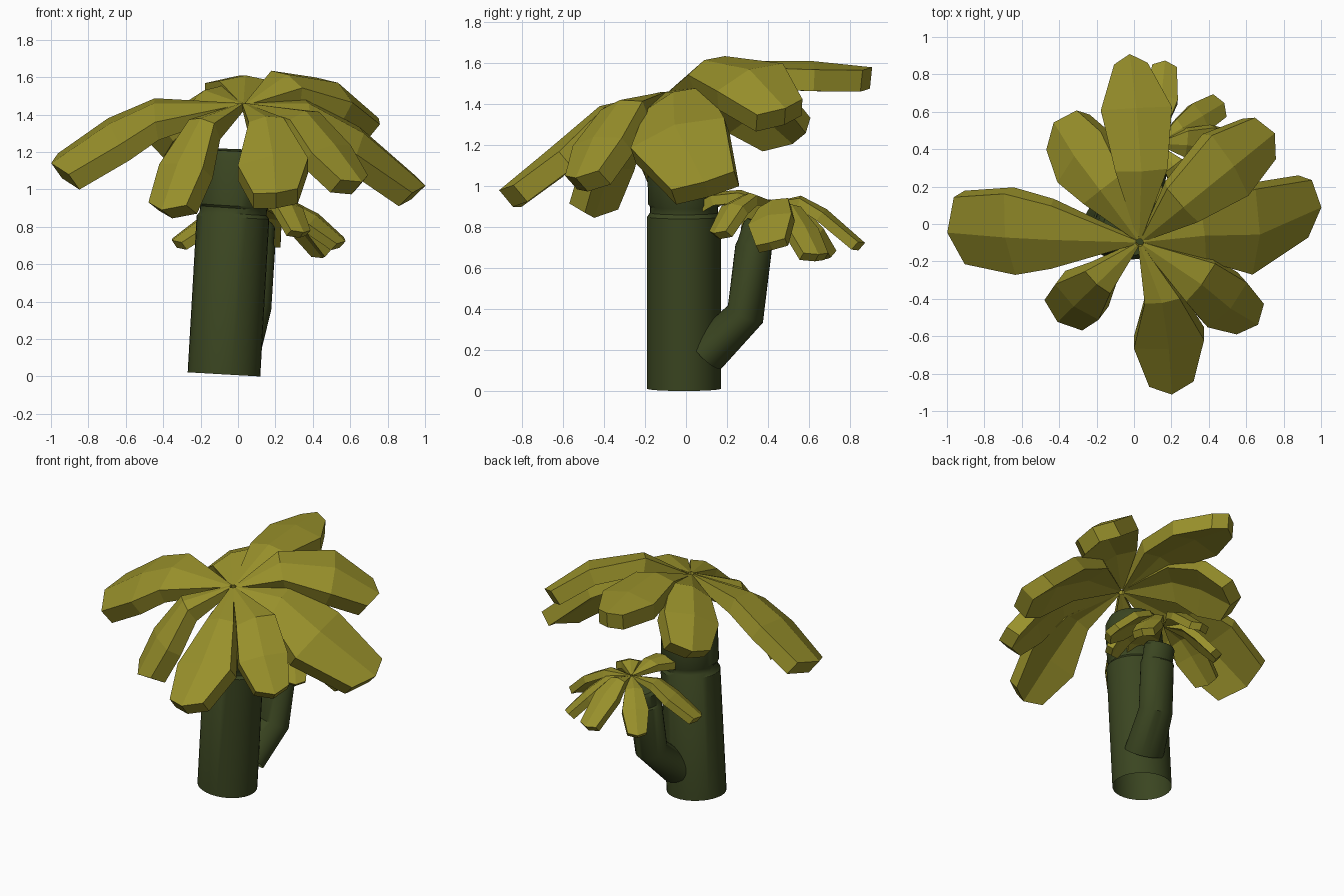
import bpy, math
from mathutils import Vector, Matrix

if "Cube" in bpy.data.objects:
    bpy.data.objects.remove(bpy.data.objects["Cube"])


def material(name, rgb):
    m = bpy.data.materials.new(name)
    m.diffuse_color = (*rgb, 1)
    m.use_nodes = True
    m.node_tree.nodes["Principled BSDF"].inputs["Base Color"].default_value = m.diffuse_color
    return m


BARK = material("dark green bark", (0.043, 0.060, 0.015))
LEAF = material("olive leaf", (0.315, 0.28, 0.024))


def make_object(name, verts, faces, mat):
    me = bpy.data.meshes.new(name)
    me.from_pydata([tuple(v) for v in verts], [], faces)
    me.materials.append(mat)
    ob = bpy.data.objects.new(name, me)
    bpy.context.collection.objects.link(ob)
    return ob


def tube(name, rings, stretch=1.0, sides=32):
    """Open-bottomed tube through (x, y, z, radius) rings with mitred bends."""
    pts = [Vector(r[:3]) for r in rings]
    n = len(pts)
    verts, faces = [], []
    for i, p in enumerate(pts):
        d_in = (pts[max(i, 1)] - pts[max(i, 1) - 1]).normalized()
        j = min(i + 1, n - 1)
        d_out = (pts[j] - pts[j - 1]).normalized()
        miter = (d_in + d_out).normalized()
        u = (Vector((1, 0, 0)) - d_in * d_in.x).normalized()
        v = d_in.cross(u)
        for k in range(sides):
            a = 2 * math.pi * k / sides
            o = (u * math.cos(a) * stretch + v * math.sin(a)) * rings[i][3]
            verts.append(p + o - d_in * (o.dot(miter) / d_in.dot(miter)))
    for i in range(n - 1):
        for k in range(sides):
            q = (k + 1) % sides
            a, b = i * sides, (i + 1) * sides
            faces.append((a + k, a + q, b + q, b + k))
    faces.append(tuple(range((n - 1) * sides, n * sides)))
    ob = make_object(name, verts, faces, BARK)
    bpy.ops.object.select_all(action='DESELECT')
    ob.select_set(True)
    bpy.context.view_layer.objects.active = ob
    bpy.ops.object.shade_smooth_by_angle(angle=math.radians(35))
    return ob


def leaf(name, azimuth, stations, widths, roll, matrix):
    """Thick ridged leaf: stations are (distance, sideways, height) on the ridge."""
    a = math.radians(azimuth)
    f = Vector((math.cos(a), math.sin(a), 0))
    s = Vector((-f.y, f.x, 0))
    stations = [(0.02, 0, 0)] + stations
    widths = [0.012] + widths
    ridge = [f * r + s * o + Vector((0, 0, z)) for r, o, z in stations]
    verts, faces = [], []
    for i, p in enumerate(ridge):
        t = (ridge[min(i + 1, 3)] - ridge[max(i - 1, 0)]).normalized()
        side = Matrix.Rotation(math.radians(roll), 3, t) @ s
        nrm = t.cross(side).normalized()
        w = widths[i]
        thick = 0.04 if i == 0 else 0.105
        back = t * (0.05 if i == 3 else 0)
        drop = nrm * w * 0.22
        top = [p + side * w - drop - back, p, p - side * w - drop - back]
        verts += top + [q - nrm * thick for q in top]
    for i in range(3):
        b, c = i * 6, i * 6 + 6
        for j, k in ((0, 1), (1, 2), (2, 5), (5, 4), (4, 3), (3, 0)):
            faces.append((b + j, b + k, c + k, c + j))
    for b, flip in ((0, True), (18, False)):
        for q in ((0, 1, 4, 3), (1, 2, 5, 4)):
            face = tuple(b + x for x in q)
            faces.append(face[::-1] if flip else face)
    return make_object(name, [matrix @ v for v in verts], faces, LEAF)


# Large crown layout: direction, ridge stations, half widths, roll
MAIN = [
    ("left", 177, [(.48, .01, .0), (.72, .01, -.11), (1.03, 0, -.32)],
     [.18, .23, .19], -21),
    ("back_left", 127, [(.35, 0, .07), (.58, 0, -.02), (.79, -.02, -.18)],
     [.14, .19, .14], -24),
    ("back", 93, [(.38, -.03, .15), (.72, -.02, .15), (1.01, 0, .12)],
     [.14, .19, .09], 0),
    ("back_right", 39, [(.30, .0, .155), (.65, 0, .11), (.93, 0, -.08)],
     [.13, .20, .13], 21),
    ("right", 11, [(.35, -.03, .0), (.64, -.08, -.16), (.99, 0, -.44)],
     [.16, .24, .16], 22),
    ("front_right", -34, [(.40, 0, -.04), (.60, -.02, -.22), (.77, -.01, -.42)],
     [.13, .16, .11], 10),
    ("front", -78, [(.34, .05, -.07), (.59, .035, -.28), (.83, 0, -.48)],
     [.095, .19, .12], 8),
    ("front_left", -136, [(.32, 0, -.08), (.49, 0, -.32), (.61, 0, -.57)],
     [.09, .15, .13], -8),
]

# Small crown layout, at the same size before scaling
SMALL = [
    ("right", -3, [(.35, 0, .02), (.64, -.03, -.14), (.97, 0, -.43)],
     [.16, .24, .16], 18),
    ("back_right", 31, [(.35, 0, -.03), (.62, 0, -.25), (.90, 0, -.55)],
     [.12, .18, .15], 0),
    ("back", 84, [(.28, 0, .06), (.55, 0, -.08), (.95, 0, -.43)],
     [.12, .19, .14], 0),
    ("back_left", 131, [(.32, 0, -.04), (.55, 0, -.25), (.80, 0, -.53)],
     [.12, .18, .13], 0),
    ("left", 192, [(.38, 0, .02), (.65, 0, -.14), (1.03, 0, -.42)],
     [.16, .23, .17], -10),
    ("front", 258, [(.35, 0, .12), (.65, 0, .10), (.95, 0, -.08)],
     [.14, .20, .13], 0),
    ("front_right", -52, [(.32, 0, .09), (.58, 0, -.02), (.80, 0, -.33)],
     [.12, .18, .14], 0),
]


def crown(prefix, layout, matrix):
    for name, az, stations, widths, roll in layout:
        leaf(prefix + "_leaf_" + name, az, stations, widths, roll, matrix)


# Leaning trunk with a groove under the upper segment
tube("trunk", [
    (-.075, -.01, .011, .18), (-.027, -.01, .85, .18), (-.026, -.01, .87, .166),
    (-.024, -.01, .90, .166), (-.023, -.01, .915, .175), (-.012, -.02, 1.16, .17),
    (-.01, -.022, 1.21, .145)], stretch=1.08)

# Bent side branch
tube("side_branch", [
    (.0, .10, .185, .105), (.065, .29, .375, .09), (.085, .33, .70, .09),
    (.087, .333, .715, .083), (.092, .36, .80, .083), (.093, .367, .82, .07)],
    stretch=1.27)

# Crowns on the trunk and on the branch
crown("main", MAIN, Matrix.Translation((.03, -.1, 1.46)))
crown("small", SMALL, Matrix.Translation((.12, .43, .925)) @ Matrix.Scale(.47, 4))
